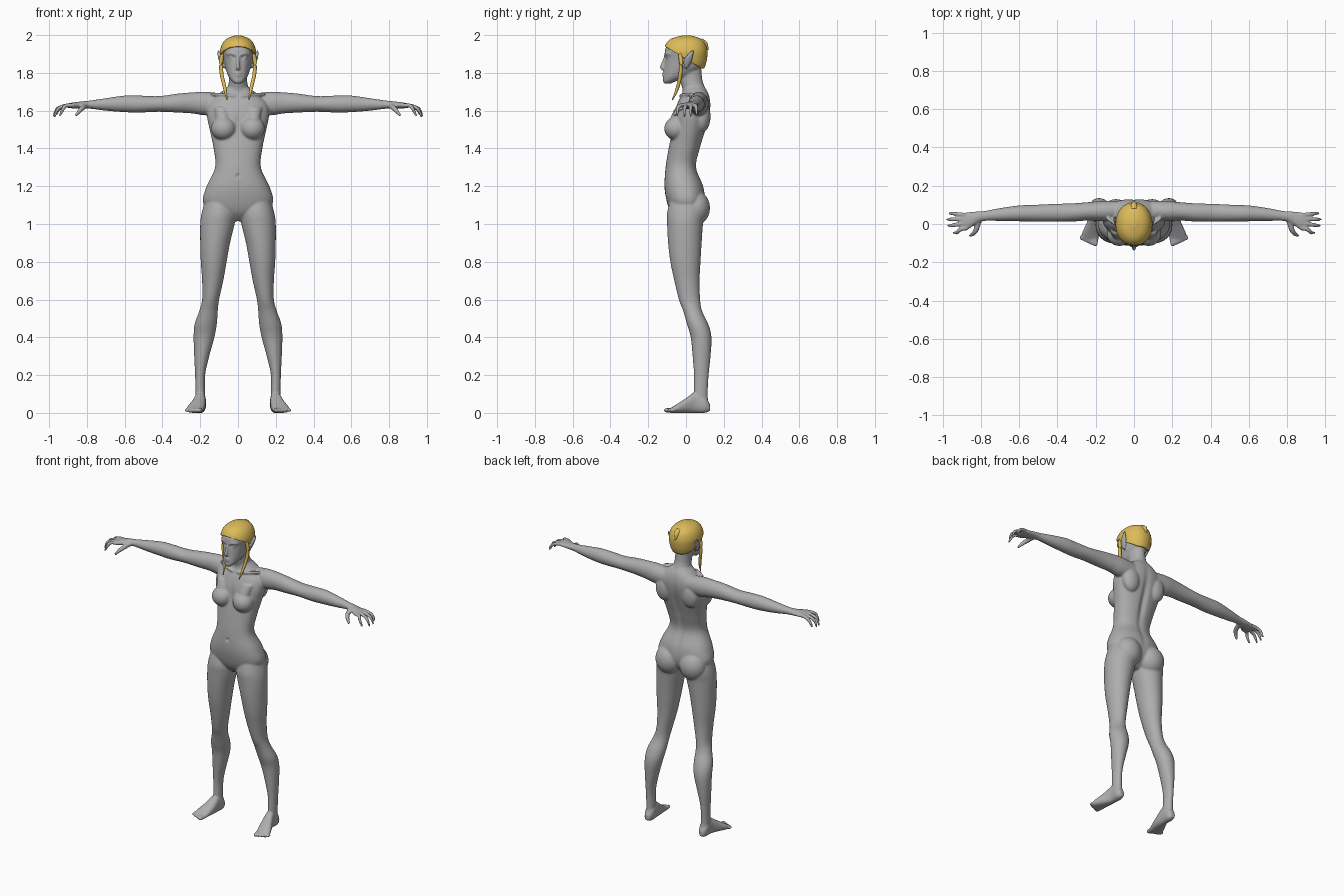
import bpy, bmesh, math
from mathutils import Vector, Matrix

cube = bpy.data.objects.get("Cube")
if cube:
    bpy.data.objects.remove(cube, do_unlink=True)


def material(name, colour):
    mat = bpy.data.materials.new(name)
    mat.use_nodes = True
    mat.diffuse_color = colour
    mat.node_tree.nodes["Principled BSDF"].inputs["Base Color"].default_value = colour
    return mat


def spline(rows, steps):
    """Smooth interpolation through rows of numbers."""
    rows = [Vector(r) for r in rows]
    out = []
    for i in range(len(rows) - 1):
        a, b, c, d = rows[max(i - 1, 0)], rows[i], rows[i + 1], rows[min(i + 2, len(rows) - 1)]
        for k in range(steps):
            t = k / steps
            out.append(b + (c - a) * (t / 2) + (a * 2 - b * 5 + c * 4 - d) * (t * t / 2)
                       + (b * 3 - a - c * 3 + d) * (t ** 3 / 2))
    return out + [rows[-1]]


def skin_rings(bm, rings):
    """Bridge rings of points into a closed skin."""
    loops = [[bm.verts.new(p) for p in ring] for ring in rings]
    n = len(loops[0])
    faces = [bm.faces.new((lo[i], lo[(i + 1) % n], hi[(i + 1) % n], hi[i]))
             for lo, hi in zip(loops, loops[1:]) for i in range(n)]
    faces += [bm.faces.new(loops[0][::-1]), bm.faces.new(loops[-1])]
    bmesh.ops.recalc_face_normals(bm, faces=faces)


def loft(bm, axis, rows, power=2.0, sides=32, steps=5):
    """Rows hold: place on the axis, then low and high extents on the other two axes."""
    others = [i for i in range(3) if i != axis]
    rings = []
    for t, a0, a1, b0, b1 in spline(rows, steps):
        ring = []
        for k in range(sides):
            ang = math.tau * k / sides
            c, s = math.cos(ang), math.sin(ang)
            p = Vector((0, 0, 0))
            p[axis] = t
            p[others[0]] = (a0 + a1) / 2 + (a1 - a0) / 2 * math.copysign(abs(c) ** (2 / power), c)
            p[others[1]] = (b0 + b1) / 2 + (b1 - b0) / 2 * math.copysign(abs(s) ** (2 / power), s)
            ring.append(p)
        rings.append(ring)
    skin_rings(bm, rings)


def centred(rows):
    """Rows of height, half width, front and back, for parts on the middle line."""
    return [(z, -w, w, f, b) for z, w, f, b in rows]


def tube(bm, rows, sides=12, steps=4):
    """Rounded strand through rows of x, y, z, radius."""
    pts = spline(rows, steps)
    rings = []
    for i, p in enumerate(pts):
        along = (pts[min(i + 1, len(pts) - 1)] - pts[max(i - 1, 0)]).xyz.normalized()
        turn = along.to_track_quat('Z', 'Y').to_matrix()
        ring = [p.xyz + turn @ Vector((math.cos(a), math.sin(a), 0)) * p.w
                for a in (math.tau * k / sides for k in range(sides))]
        rings.append(ring)
    skin_rings(bm, rings)


def ball(bm, centre, radii):
    bmesh.ops.create_uvsphere(bm, u_segments=32, v_segments=20, radius=1,
                              matrix=Matrix.Translation(centre) @ Matrix.Diagonal((*radii, 1)))


def mirror(bm):
    copy = bmesh.ops.duplicate(bm, geom=bm.verts[:] + bm.edges[:] + bm.faces[:])["geom"]
    for v in copy:
        if isinstance(v, bmesh.types.BMVert):
            v.co.x *= -1
    bmesh.ops.reverse_faces(bm, faces=[f for f in copy if isinstance(f, bmesh.types.BMFace)])


def finish(bm, name, mat, modifiers=()):
    mesh = bpy.data.meshes.new(name)
    bm.to_mesh(mesh)
    bm.free()
    obj = bpy.data.objects.new(name, mesh)
    bpy.context.collection.objects.link(obj)
    mesh.materials.append(mat)
    bpy.ops.object.select_all(action='DESELECT')
    obj.select_set(True)
    bpy.context.view_layer.objects.active = obj
    for kind, settings in modifiers:
        mod = obj.modifiers.new(kind.title(), kind)
        for key, value in settings.items():
            setattr(mod, key, value)
        bpy.ops.object.modifier_apply(modifier=mod.name)
    obj.data.polygons.foreach_set("use_smooth", [True] * len(obj.data.polygons))
    return obj


skin = material("skin grey", (0.42, 0.42, 0.42, 1))
blonde = material("hair yellow", (0.72, 0.50, 0.10, 1))

body = bmesh.new()
# Leg
loft(body, 2, [(1.14, .03, .17, -.08, .08), (1.06, .012, .192, -.1, .1), (1, .018, .2, -.1, .09),
               (.9, .042, .2, -.095, .083), (.8, .06, .197, -.083, .077), (.7, .078, .19, -.062, .072),
               (.6, .1, .19, -.038, .075), (.54, .107, .205, -.015, .085), (.47, .112, .23, .005, .118),
               (.4, .125, .235, .025, .135), (.3, .152, .232, .035, .13), (.2, .174, .227, .042, .12),
               (.1, .174, .226, .042, .115), (.04, .175, .225, .05, .12)])
# Foot and toes
loft(body, 1, [(.127, .185, .215, .01, .045), (.1, .17, .228, 0, .09), (.05, .17, .23, 0, .11),
               (0, .172, .25, 0, .078), (-.05, .18, .272, 0, .045), (-.085, .187, .272, 0, .024)], 2.4)
for i in range(5):
    x, r = .2 + .018 * i, .013 - .001 * i
    tube(body, [(x, -.06, .015, r), (x + .002, -.1 + .006 * i, .014, r), (x + .003, -.116 + .008 * i, .011, r * .6)])
# Arm and palm
loft(body, 0, [(.08, .02, .12, 1.58, 1.69), (.17, .015, .12, 1.575, 1.7), (.24, .018, .114, 1.585, 1.697),
               (.32, .013, .108, 1.59, 1.69), (.42, .013, .105, 1.594, 1.677), (.52, .012, .1, 1.59, 1.68),
               (.6, .014, .097, 1.592, 1.68), (.7, .016, .083, 1.6, 1.666), (.78, .016, .068, 1.61, 1.654),
               (.82, .004, .066, 1.612, 1.65), (.87, -.03, .062, 1.612, 1.644), (.9, -.028, .056, 1.614, 1.638)])
# Fingers and thumb
for base, x, y, z in ((-.02, .945, -.045, 1.57), (.004, .972, -.008, 1.565),
                      (.027, .977, .024, 1.568), (.047, .966, .055, 1.575)):
    tube(body, [(.87, base, 1.628, .012), (.91, base + (y - base) * .4, 1.627, .011),
                (x - .02, y, 1.61, .01), (x, y, z, .006)])
tube(body, [(.81, .02, 1.625, .015), (.825, -.03, 1.613, .014), (.842, -.052, 1.595, .011), (.86, -.062, 1.572, .007)])
# Bust, buttock, shoulder blade and collar bone
ball(body, (.076, -.052, 1.505), (.066, .063, .062))
loft(body, 2, [(1.49, .03, .12, -.09, 0), (1.56, .04, .12, -.082, 0), (1.62, .05, .13, -.055, .02)])
ball(body, (.088, .05, 1.085), (.086, .077, .092))
ball(body, (.095, .085, 1.57), (.06, .045, .085))
tube(body, [(.015, -.028, 1.675, .009), (.07, -.018, 1.685, .008), (.14, .03, 1.688, .009)])
# Pointed ear
loft(body, 2, [(1.825, .07, .088, -.008, .008), (1.86, .075, .1, -.014, .03),
               (1.89, .085, .108, .002, .038), (1.922, .1, .11, .034, .042)])
# Brow and eye
tube(body, [(.012, -.11, 1.893, .007), (.035, -.103, 1.903, .008), (.058, -.082, 1.898, .008)])
ball(body, (.032, -.093, 1.88), (.015, .014, .011))
mirror(body)

# Torso
loft(body, 2, centred([(1.015, .03, -.04, .03), (1.06, .14, -.08, .08), (1.12, .186, -.102, .1), (1.2, .166, -.114, .092),
                       (1.3, .121, -.108, .055), (1.4, .129, -.092, .075), (1.5, .15, -.074, .105),
                       (1.58, .165, -.064, .125), (1.64, .155, -.045, .13), (1.69, .1, -.02, .12),
                       (1.725, .055, -.015, .1)]), 2.3, 48)
# Neck
loft(body, 2, centred([(1.66, .075, -.02, .125), (1.71, .058, -.018, .108), (1.76, .048, -.032, .088), (1.84, .047, -.05, .08)]))
# Head
loft(body, 2, centred([(1.743, .016, -.115, -.08), (1.757, .033, -.122, -.05), (1.78, .05, -.12, .01),
                       (1.81, .062, -.116, .06), (1.84, .07, -.113, .09), (1.88, .077, -.11, .102),
                       (1.92, .083, -.112, .103), (1.96, .068, -.09, .085), (1.985, .04, -.05, .055)]), 2.2)
# Nose and lips
tube(body, [(0, -.105, 1.9, .008), (0, -.118, 1.86, .008), (0, -.129, 1.832, .011), (0, -.117, 1.822, .011)])
for z in (1.797, 1.785):
    tube(body, [(-.022, -.108, 1.79, .004), (0, -.119, z, .008), (.022, -.108, 1.79, .004)])

figure = finish(body, "body", skin, [
    ("REMESH", dict(mode='VOXEL', voxel_size=.0055)), ("SMOOTH", dict(factor=.5, iterations=5))])

# Soft hollows: eye sockets, navel, spine, breastbone
for side, centre, radii, push in ((1, (.026, -.11, 1.882), (.014, .03, .012), .005), (-1, (.026, -.11, 1.882), (.014, .03, .012), .005),
                                  (1, (0, -.11, 1.255), (.008, .03, .01), .01),
                                  (1, (0, .1, 1.42), (.02, .06, .2), -.014),
                                  (1, (0, -.08, 1.53), (.014, .05, .07), .006)):
    for v in figure.data.vertices:
        d = sum(((p - q) / r) ** 2 for p, q, r in zip((v.co.x * side, v.co.y, v.co.z), centre, radii))
        if d < 9:
            v.co.y += push * math.exp(-d)

# Hair cap, trimmed at the nape and along the hairline
hair = bmesh.new()
loft(hair, 2, centred([(1.79, .06, -.08, .08), (1.84, .083, -.1, .103), (1.88, .093, -.112, .112), (1.92, .095, -.118, .113),
                       (1.96, .08, -.102, .1), (1.985, .053, -.07, .07), (1.999, .012, -.012, .02)]), 2.1, 48)
for point, normal in (((0, 0, 1.822), (0, 0, 1)), ((0, -.115, 1.942), (0, .6, 1))):
    bmesh.ops.bisect_plane(hair, geom=hair.verts[:] + hair.edges[:] + hair.faces[:],
                           plane_co=point, plane_no=normal, clear_inner=True)
finish(hair, "hair_cap", blonde, [("SOLIDIFY", dict(thickness=.012, offset=-1))])

# Hanging side locks and small crown tuft
locks = bmesh.new()
tube(locks, [(.083, -.03, 1.9, .011), (.09, -.026, 1.85, .011), (.086, -.03, 1.79, .01),
             (.07, -.045, 1.72, .009), (.058, -.072, 1.657, .003)])
mirror(locks)
tube(locks, [(0, .075, 1.965, .02), (0, .1, 1.95, .016), (0, .113, 1.92, .006)])
finish(locks, "hair_locks", blonde)
